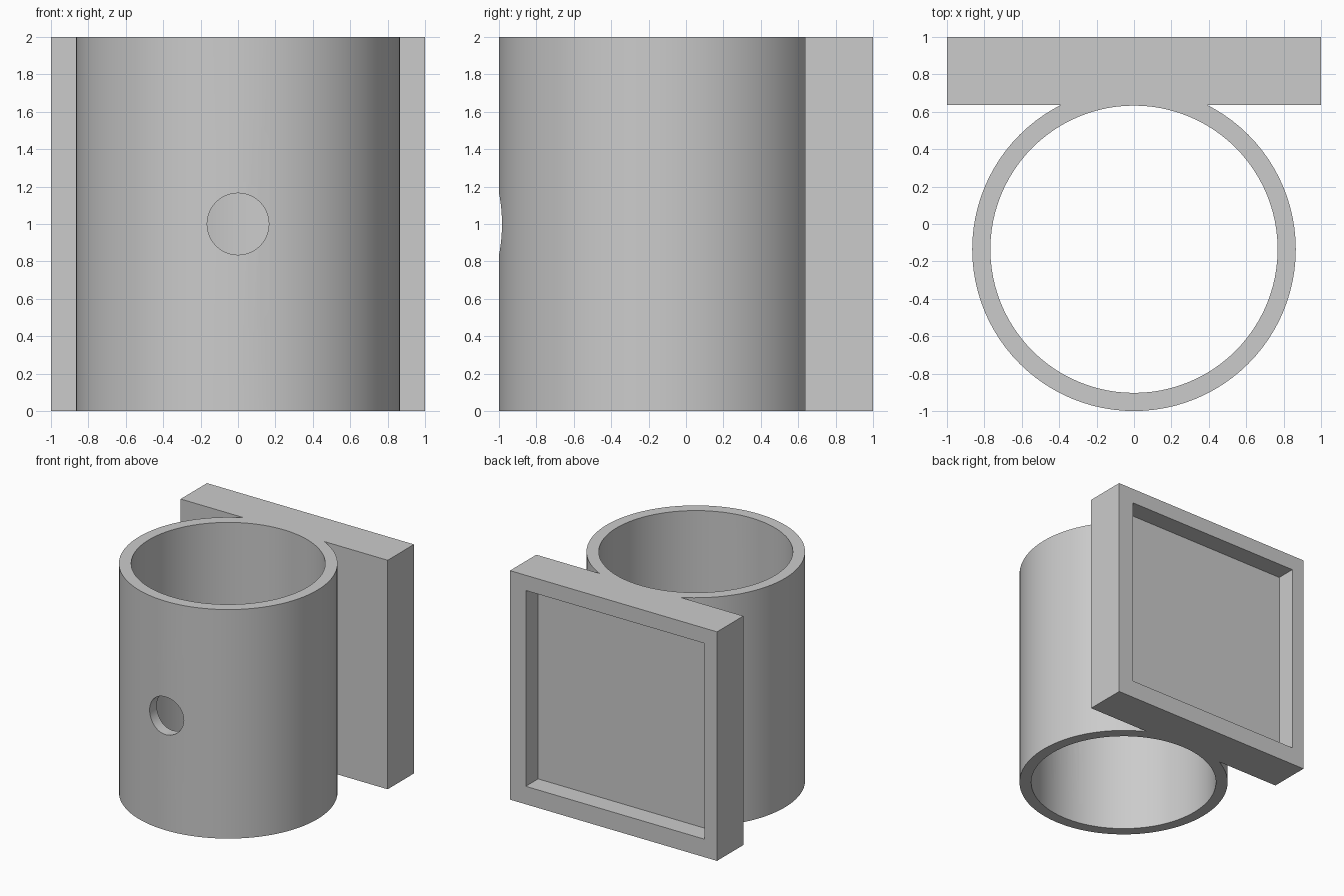
import bpy
from mathutils import Vector

cube = bpy.data.objects.get("Cube")
if cube:
    bpy.data.objects.remove(cube, do_unlink=True)

# Single plain grey
grey = bpy.data.materials.new("plain_grey")
grey.use_nodes = True
grey.diffuse_color = (0.6, 0.6, 0.6, 1)
grey.node_tree.nodes["Principled BSDF"].inputs["Base Color"].default_value = (0.6, 0.6, 0.6, 1)

TUBE_Y, OUTER, BORE = -0.135, 0.865, 0.768
PLATE_FRONT = 0.637


def finish(name):
    obj = bpy.context.object
    obj.name = name
    obj.data.materials.append(grey)
    return obj


def box(name, low, high):
    low, high = Vector(low), Vector(high)
    bpy.ops.mesh.primitive_cube_add(size=1, location=(low + high) / 2)
    obj = finish(name)
    obj.scale = high - low
    bpy.ops.object.transform_apply(location=False, rotation=False, scale=True)
    return obj


def cylinder(name, radius, depth, location, rotation=(0, 0, 0), sides=96):
    bpy.ops.mesh.primitive_cylinder_add(vertices=sides, radius=radius, depth=depth,
                                        location=location, rotation=rotation)
    return finish(name)


def combine(target, tool, operation):
    mod = target.modifiers.new(tool.name, 'BOOLEAN')
    mod.operation = operation
    mod.solver = 'EXACT'
    mod.object = tool
    bpy.context.view_layer.objects.active = target
    bpy.ops.object.modifier_apply(modifier=mod.name)
    bpy.data.objects.remove(tool, do_unlink=True)


# Back plate with a shallow, slightly off-centre recess
holder = box("tube_holder", (-1, PLATE_FRONT, 0), (1, 1, 2))
combine(holder, box("recess_cutter", (-0.88, 0.83, 0.157), (0.848, 1.2, 1.867)), 'DIFFERENCE')

# Tube fused to the plate, then bored through
combine(holder, cylinder("tube", OUTER, 2, (0, TUBE_Y, 1)), 'UNION')
combine(holder, cylinder("bore_cutter", BORE, 2.4, (0, TUBE_Y, 1)), 'DIFFERENCE')

# Round hole in the front wall
combine(holder, cylinder("hole_cutter", 0.165, 0.6, (0, -0.95, 1),
                         (1.5708, 0, 0), 48), 'DIFFERENCE')

# Smooth round walls, crisp edges
bpy.ops.object.select_all(action='DESELECT')
holder.select_set(True)
bpy.context.view_layer.objects.active = holder
bpy.ops.object.shade_smooth_by_angle(angle=0.5)
